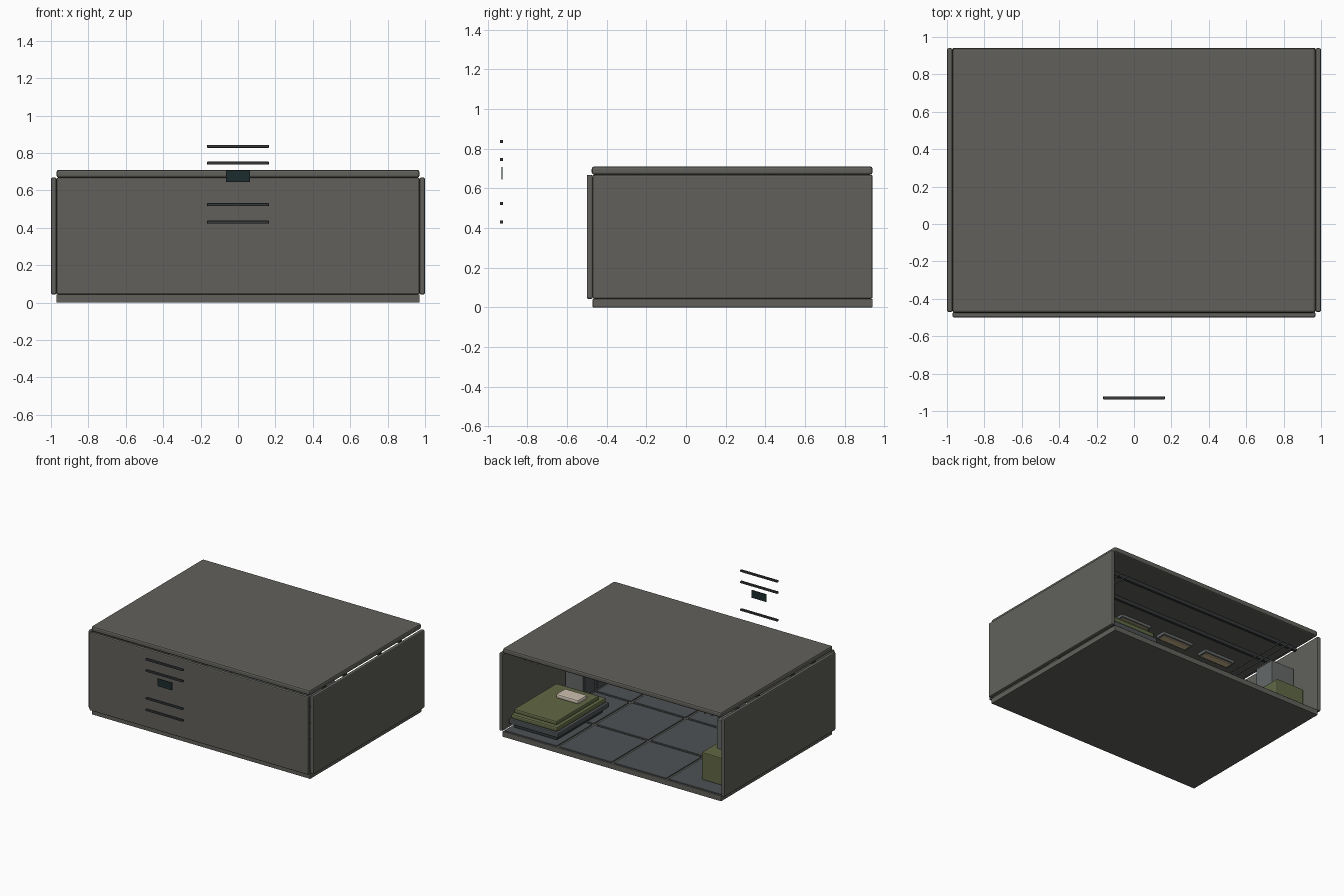
import bpy, math
from mathutils import Vector

if "Cube" in bpy.data.objects:
    bpy.data.objects.remove(bpy.data.objects["Cube"])


def mat(name, r, g, b):
    m = bpy.data.materials.new(name)
    m.diffuse_color = (r, g, b, 1)
    m.use_nodes = True
    m.node_tree.nodes["Principled BSDF"].inputs["Base Color"].default_value = m.diffuse_color
    return m


SHELL = mat("warm_grey", .12, .118, .105)
TILE = mat("blue_grey", .075, .085, .09)
METAL = mat("dark_metal", .035, .038, .04)
STEEL = mat("steel", .13, .14, .14)
SCREEN = mat("dark_teal", .012, .025, .026)
OLIVE = mat("olive", .12, .14, .06)
CREAM = mat("cream", .6, .52, .43)
LAMP = mat("warm_lamp", .6, .48, .28)


def box(name, x, y, z, m, bevel=0.0):
    """Box from (min, max) ranges, with optional rounded edges."""
    lo, hi = Vector((x[0], y[0], z[0])), Vector((x[1], y[1], z[1]))
    bpy.ops.mesh.primitive_cube_add(size=1, location=(lo + hi) / 2)
    o = bpy.context.object
    o.name = name
    o.scale = hi - lo
    bpy.ops.object.transform_apply(location=False, rotation=False, scale=True)
    o.data.materials.append(m)
    if bevel:
        b = o.modifiers.new("bevel", 'BEVEL')
        b.width, b.segments = bevel, 2
    return o


def pipe(name, x, y, z, r, m):
    """Round pipe running along y."""
    bpy.ops.mesh.primitive_cylinder_add(vertices=12, radius=r, depth=y[1] - y[0],
                                        location=(x, sum(y) / 2, z),
                                        rotation=(math.pi / 2, 0, 0))
    o = bpy.context.object
    o.name = name
    o.data.materials.append(m)
    bpy.ops.object.shade_smooth_by_angle()


# Room shell, open at the back
Y = (-.47, .94)
box("floor_slab", (-.97, .97), Y, (0, .043), SHELL, .003)
box("ceiling_slab", (-.97, .97), (-.475, .94), (.668, .71), SHELL, .012)
box("front_wall", (-.97, .97), (-.5, -.47), (.043, .668), SHELL, .008)
box("right_wall", (.97, 1), Y, (.043, .668), SHELL, .008)
box("left_wall", (-1, -.97), Y, (.043, .668), SHELL, .008)

# Floor tiles with open seams
tw, tl = 1.94 / 4, 1.41 / 3
for i in range(4):
    for j in range(3):
        x, y = -.97 + i * tw, -.47 + j * tl
        box("floor_tile", (x + .01, x + tw - .01), (y + .01, y + tl - .01),
            (.04, .052), TILE, .004)

# Ceiling beams, lamps and pipe runs
for y in (-.26, .0, .44, .7):
    box("ceiling_beam", (-.96, .96), (y - .012, y + .012), (.64, .67), METAL, .003)
for x in (-.6, -.2, .2, .6):
    box("lamp_housing", (x - .14, x + .14), (.18, .27), (.645, .67), STEEL, .004)
    box("lamp_panel", (x - .12, x + .12), (.195, .255), (.638, .648), LAMP)
for s in (-1, 1):
    for x in (.74, .8, .86):
        pipe("ceiling_pipe", s * x, (-.46, .82), .6, .007, STEEL)

# Bed with mattress, blanket and pillow
box("bed_base", (.55, .93), (.27, .85), (.05, .09), METAL, .005)
box("bed_frame", (.52, .96), (.23, .88), (.085, .125), TILE, .008)
box("mattress", (.535, .945), (.245, .87), (.125, .165), OLIVE, .012)
box("blanket", (.56, .94), (.3, .84), (.16, .195), OLIVE, .01)
box("pillow", (.6, .8), (.39, .51), (.19, .225), CREAM, .012)

# Lockers beside the bed
for y in (-.15, .01):
    box("locker_body", (.8, .96), (y, y + .15), (.05, .44), STEEL, .005)
    box("locker_door", (.792, .802), (y + .012, y + .138), (.07, .42), TILE, .003)

# Storage cabinet and crate on the left
box("storage_cabinet", (-.96, -.75), (.5, .68), (.05, .5), STEEL, .005)
box("olive_crate", (-.95, -.7), (.55, .8), (.05, .27), OLIVE, .006)

# Detached bars and display floating in front
for z in (.43, .523, .745, .835):
    box("floating_bar", (-.165, .165), (-.938, -.921), (z - .008, z + .008), METAL, .003)
box("display_panel", (-.065, .065), (-.93, -.925), (.645, .706), SCREEN)
